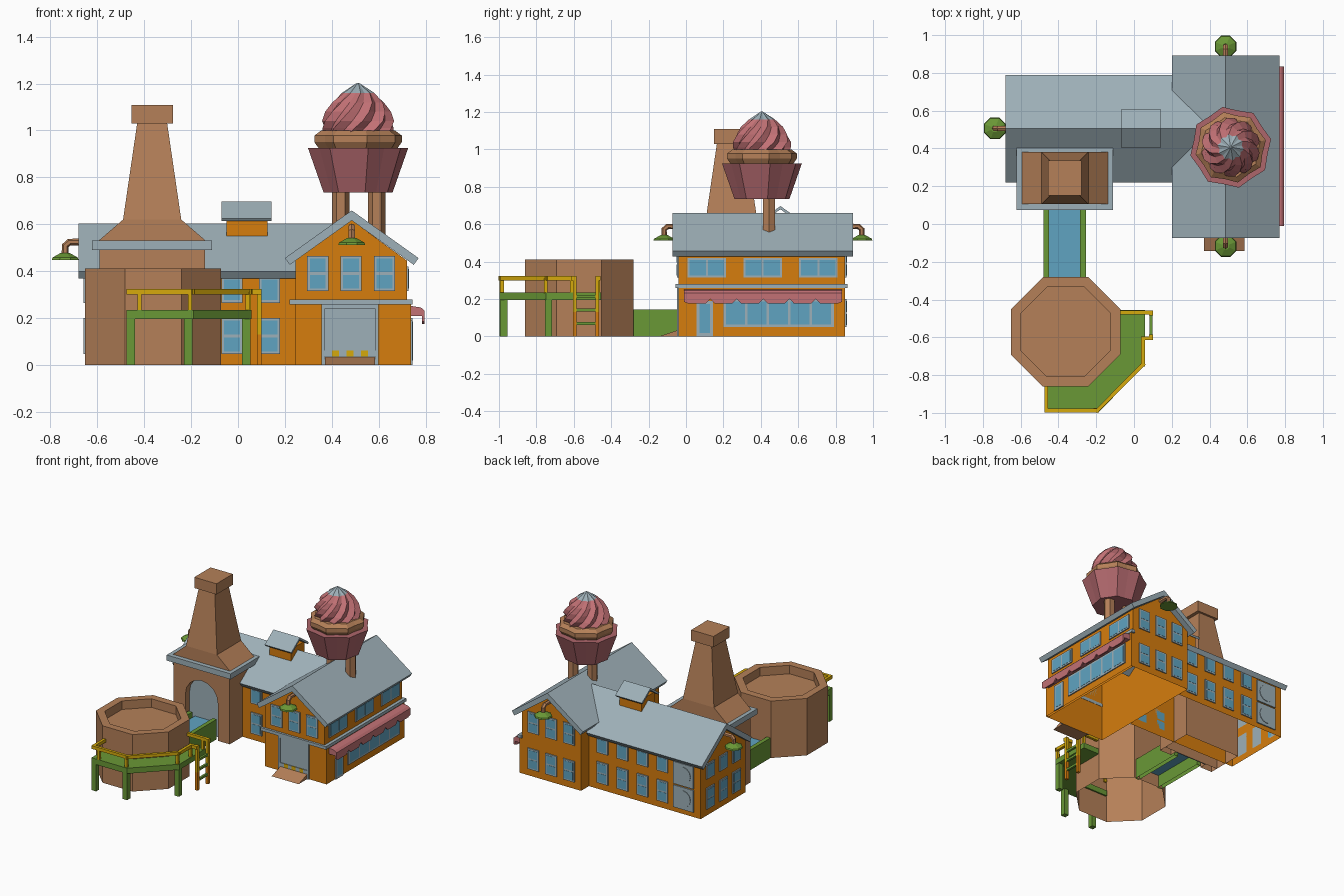
import bpy, bmesh, math
from mathutils import Vector

if "Cube" in bpy.data.objects:
    bpy.data.objects.remove(bpy.data.objects["Cube"])

def srgb(r, g, b):
    return [((c / 255 + 0.055) / 1.055) ** 2.4 if c > 10 else c / 255 / 12.92 for c in (r, g, b)] + [1]

COLORS = {"orange": (214, 125, 13), "brown": (181, 128, 88), "grey": (158, 176, 184),
          "glass_blue": (96, 164, 193), "green": (106, 152, 54), "yellow": (214, 170, 12),
          "pink": (194, 113, 117), "mauve": (174, 102, 107)}
MATS = {}
for n, c in COLORS.items():
    MATS[n] = bpy.data.materials.new(n)
    MATS[n].diffuse_color = srgb(*c)

# ---- helpers: every shape is a list of parts (verts, faces, material) ----
def build(name, *parts, hollow=False, roofless=False):
    me = bpy.data.meshes.new(name)
    bm = bmesh.new()
    used = []
    for verts, faces, mat in parts:
        if mat not in used:
            used.append(mat)
            me.materials.append(MATS[mat])
        vs = [bm.verts.new(v) for v in verts]
        for f in faces:
            bm.faces.new([vs[i] for i in f]).material_index = used.index(mat)
    bmesh.ops.recalc_face_normals(bm, faces=bm.faces)
    # open the underside, and the slopes hidden by a roof
    drop = [f for f in bm.faces if (hollow and all(v.co.z < 0.001 for v in f.verts))
            or (roofless and 0.3 < f.normal.z < 0.99)]
    if drop:
        bmesh.ops.delete(bm, geom=drop, context="FACES_ONLY")
    bm.to_mesh(me)
    bm.free()
    ob = bpy.data.objects.new(name, me)
    bpy.context.collection.objects.link(ob)
    return ob

def loft(rings, mat):
    n = len(rings[0])
    faces = [(k * n + i, k * n + (i + 1) % n, (k + 1) * n + (i + 1) % n, (k + 1) * n + i)
             for k in range(len(rings) - 1) for i in range(n)]
    faces += [tuple(range(n))[::-1], tuple(range((len(rings) - 1) * n, len(rings) * n))]
    return [v for r in rings for v in r], faces, mat

def prism(pts, axis, a, b, mat):
    def place(p, t):
        return {"x": (t, p[0], p[1]), "y": (p[0], t, p[1]), "z": (p[0], p[1], t)}[axis]
    return loft([[place(p, t) for p in pts] for t in (a, b)], mat)

def box(x0, x1, y0, y1, z0, z1, mat):
    return prism([(x0, y0), (x1, y0), (x1, y1), (x0, y1)], "z", z0, z1, mat)

def ring(cx, cy, r, z, n, rot=0.0, dent=1.0):
    return [(cx + r * (dent if i % 2 else 1) * math.cos(rot + 2 * math.pi * i / n),
             cy + r * (dent if i % 2 else 1) * math.sin(rot + 2 * math.pi * i / n), z) for i in range(n)]

def rect_ring(cx, cy, hx, hy, z):
    return [(cx - hx, cy - hy, z), (cx + hx, cy - hy, z), (cx + hx, cy + hy, z), (cx - hx, cy + hy, z)]

def beam(p, q, w, z0, z1, mat):
    p, q = Vector(p), Vector(q)
    d = (q - p).normalized() * w / 2
    s = Vector((-d.y, d.x))
    pts = [p - d - s, q + d - s, q + d + s, p - d + s]
    return prism([(v.x, v.y) for v in pts], "z", z0, z1, mat)

def plate(side, pos, u0, u1, z0, z1, t, mat):
    s = t if side[0] == "+" else -t
    if side[1] == "x":
        return box(min(pos, pos + s), max(pos, pos + s), u0, u1, z0, z1, mat)
    return box(u0, u1, min(pos, pos + s), max(pos, pos + s), z0, z1, mat)

def window(name, side, pos, u0, u1, z0, z1, cols=1, rows=2, m=0.011):
    parts = [plate(side, pos, u0, u1, z0, z1, 0.008, "grey")]
    w, h = (u1 - u0 - m) / cols, (z1 - z0 - m) / rows
    for i in range(cols):
        for j in range(rows):
            parts.append(plate(side, pos, u0 + m + i * w, u0 + (i + 1) * w,
                               z0 + m + j * h, z0 + (j + 1) * h, 0.0095, "glass_blue"))
    build(name, *parts)

def gable_roof(name, axis, c, half, top, slope, t, a, b):
    k = math.hypot(1, slope)
    ex, ez = half - t * slope / k, top - half * slope - t / k
    pts = [(c, top), (c + half, top - half * slope), (c + ex, ez), (c, top - t * k),
           (c - ex, ez), (c - half, top - half * slope)]
    build(name, prism(pts, axis, a, b, "grey"))

# ---- east hall ----
build("east_hall_walls",
      prism([(0.245, 0), (0.72, 0), (0.72, 0.445), (0.483, 0.618), (0.245, 0.445)], "y", -0.04, 0.85, "orange"),
      box(0.72, 0.737, -0.04, 0.85, 0, 0.26, "orange"), hollow=True, roofless=True)
gable_roof("east_roof", "y", 0.485, 0.285, 0.659, 0.714, 0.035, -0.073, 0.893)
build("east_ledge", box(0.22, 0.743, -0.056, -0.038, 0.258, 0.28, "grey"),
      box(0.715, 0.743, -0.056, 0.863, 0.258, 0.28, "grey"))
for i, x in enumerate((0.34, 0.482, 0.625)):
    window(f"gable_window_front_{i}", "-y", -0.04, x - 0.045, x + 0.045, 0.315, 0.465)
    window(f"gable_window_back_{i}", "+y", 0.85, x - 0.045, x + 0.045, 0.315, 0.465)
    window(f"lower_window_back_{i}", "+y", 0.85, x - 0.045, x + 0.045, 0.05, 0.2)
for i, y in enumerate((0.112, 0.41, 0.708)):
    window(f"east_upper_window_{i}", "+x", 0.72, y - 0.103, y + 0.103, 0.315, 0.42, 2, 1)
window("shop_window", "+x", 0.737, 0.2, 0.79, 0.05, 0.2, 5, 1, 0.014)
window("shop_door", "+x", 0.737, 0.055, 0.145, 0, 0.19, 1, 1, 0.018)

# ---- scalloped awning ----
edge = [(-0.01, 0.215), (-0.01, 0.185)]
for i in range(6):
    y = -0.01 + 0.845 * i / 6
    edge += [(y + 0.025, 0.175), (y + 0.115, 0.175), (y + 0.141, 0.2)]
edge[-1] = (0.835, 0.185)
edge.append((0.835, 0.215))
build("awning", prism(edge, "x", 0.785, 0.795, "pink"),
      prism([(0.735, 0.252), (0.78, 0.245), (0.795, 0.232), (0.795, 0.208), (0.735, 0.208)],
            "y", -0.01, 0.835, "pink"))

# ---- loading door and ramp ----
stripes = [plate("-y", -0.042, 0.37 + 0.0307 * i, 0.4007 + 0.0307 * i, 0.035, 0.062, 0.005,
                 "grey" if i % 2 == 0 else "yellow") for i in range(7)]
build("loading_door", plate("-y", -0.04, 0.37, 0.585, 0, 0.24, 0.002, "grey"),
      plate("-y", -0.04, 0.355, 0.37, 0, 0.258, 0.009, "grey"),
      plate("-y", -0.04, 0.585, 0.60, 0, 0.258, 0.009, "grey"),
      plate("-y", -0.04, 0.37, 0.585, 0.24, 0.258, 0.009, "grey"), *stripes)
build("ramp", prism([(-0.143, 0), (-0.04, 0), (-0.04, 0.035)], "x", 0.37, 0.585, "brown"))

# ---- west hall ----
build("west_hall_walls", prism([(0.25, 0), (0.76, 0), (0.76, 0.378), (0.505, 0.565), (0.25, 0.378)],
                               "x", -0.65, 0.245, "orange"), hollow=True, roofless=True)
gable_roof("west_roof", "x", 0.505, 0.285, 0.603, 0.72, 0.035, -0.68, 0.4)
rows = ((0.047, 0.2), (0.265, 0.375))
for j, (z0, z1) in enumerate(rows):
    for i in range(4):
        x = 0.135 - 0.16 * i
        window(f"west_back_window_{j}_{i}", "+y", 0.76, x - 0.045, x + 0.045, z0, z1, 1, 2 - j)
        if i < 2:
            window(f"west_front_window_{j}_{i}", "-y", 0.25, x - 0.045, x + 0.045, z0, z1, 1, 2 - j)
    for i in range(3):
        y = 0.355 + 0.15 * i
        window(f"west_end_window_{j}_{i}", "-x", -0.65, y - 0.045, y + 0.045, z0, z1, 1, 2 - j)
    # round fan panels on the back wall
    zc = 0.115 + 0.17 * j
    fan = [(-0.515 + 0.06 * math.cos(a * math.pi / 6), zc + 0.06 * math.sin(a * math.pi / 6)) for a in range(12)]
    build(f"fan_panel_{j}", plate("+y", 0.76, -0.595, -0.435, zc - 0.08, zc + 0.08, 0.008, "grey"),
          prism(fan, "y", 0.766, 0.772, "grey"))

# ---- roof vent ----
build("roof_vent", box(-0.05, 0.125, 0.43, 0.58, 0.52, 0.635, "orange"))
gable_roof("roof_vent_cover", "x", 0.505, 0.10, 0.697, 0.72, 0.014, -0.07, 0.143)

# ---- chimney with arched oven mouth ----
arch = [(-0.365 + 0.13 * math.cos(a * math.pi / 8), 0.27 + 0.13 * math.sin(a * math.pi / 8)) for a in range(9)]
front = [(-0.59, 0), (-0.59, 0.5), (-0.14, 0.5), (-0.14, 0), (-0.235, 0)] + arch + [(-0.495, 0)]
build("oven_base", prism(front, "y", 0.105, 0.16, "brown"),
      box(-0.59, -0.14, 0.16, 0.38, 0, 0.5, "brown"), hollow=True)
build("oven_mouth", box(-0.495, -0.235, 0.153, 0.16, 0, 0.27, "grey"), prism(arch, "y", 0.153, 0.16, "grey"))
build("oven_ledge", box(-0.622, -0.11, 0.073, 0.41, 0.49, 0.53, "grey"))
cx, cy = -0.366, 0.243
build("chimney", loft([rect_ring(cx, cy, 0.228, 0.138, 0.53), rect_ring(cx, cy, 0.124, 0.138, 0.62),
                       rect_ring(cx, cy, 0.064, 0.078, 1.03), rect_ring(cx, cy, 0.089, 0.093, 1.03),
                       rect_ring(cx, cy, 0.089, 0.093, 1.108)], "brown"))

# ---- trough between oven and tank ----
build("trough", box(-0.48, -0.45, -0.29, 0.12, 0, 0.145, "green"), box(-0.285, -0.255, -0.29, 0.12, 0, 0.145, "green"),
      box(-0.45, -0.285, -0.29, 0.15, 0.09, 0.105, "glass_blue"), hollow=True)

# ---- octagonal tank ----
k, rot = 1 / math.cos(math.pi / 8), math.pi / 8
build("tank", loft([ring(-0.362, -0.571, r * k, z, 8, rot) for r, z in
                    ((0.29, 0), (0.29, 0.412), (0.237, 0.412), (0.237, 0.35))], "brown"), hollow=True)

# ---- walkway, legs, railing, ladder ----
outer = [(-0.475, -0.998), (-0.19, -0.998), (0.057, -0.749), (0.057, -0.455)]
build("walkway", prism(outer + [(-0.08, -0.455), (-0.08, -0.69), (-0.245, -0.85), (-0.475, -0.85)],
                       "z", 0.195, 0.235, "green"))
for i, (x, y) in enumerate(((-0.457, -0.978), (-0.212, -0.973), (0.036, -0.735))):
    build(f"walkway_leg_{i}", box(x - 0.018, x + 0.018, y - 0.018, y + 0.018, 0, 0.2, "green"))
rail = [(-0.465, -0.86), (-0.465, -0.988), (-0.195, -0.988), (0.047, -0.744), (0.047, -0.605), (0.09, -0.605)]
parts = [beam(p, q, 0.02, 0.3, 0.323, "yellow") for p, q in zip(rail, rail[1:])]
parts.append(beam((-0.07, -0.468), (0.09, -0.468), 0.02, 0.3, 0.323, "yellow"))
for x, y in ((-0.42, -0.988), (-0.205, -0.983), (0.04, -0.749), (0.047, -0.61), (0.047, -0.468)):
    parts.append(box(x - 0.009, x + 0.009, y - 0.009, y + 0.009, 0.23, 0.31, "yellow"))
build("railing", *parts)
parts = []
for y in (-0.595, -0.475):
    parts += [box(0.08, 0.1, y - 0.01, y + 0.01, 0.13, 0.323, "yellow"),
              box(0.08, 0.1, y - 0.01, y + 0.01, 0, 0.13, "orange")]
parts += [box(0.082, 0.098, -0.59, -0.48, z - 0.008, z + 0.008, "green") for z in (0.07, 0.142, 0.213)]
build("ladder", *parts)

# ---- rooftop cupcake sign ----
cx, cy = 0.512, 0.406
for n, x in (("left", 0.438), ("right", 0.591)):
    build(f"cupcake_post_{n}", loft([ring(x, 0.445, 0.037, z, 6) for z in (0.54, 0.76)], "brown"))
build("cupcake_wrapper", loft([ring(cx, cy, r, z, 16, 0.2, 0.91) for r, z in ((0.15, 0.735), (0.218, 0.925))], "mauve"))
build("cupcake_cake", loft([ring(cx, cy, r, z, 16, 0.2, 0.9) for r, z in
                            ((0.165, 0.915), (0.19, 0.95), (0.19, 0.978), (0.16, 1.0))], "brown"))
swirl = ((0.15, 0.98), (0.155, 1.01), (0.156, 1.04), (0.14, 1.08), (0.113, 1.12), (0.07, 1.16), (0.004, 1.203))
icing = build("cupcake_icing", loft([ring(cx, cy, r, z, 20, 0.22 * i, 0.84) for i, (r, z) in enumerate(swirl)], "pink"))
icing.data.materials.append(MATS["grey"])
for p in icing.data.polygons:
    if p.center.z > 1.16:
        p.material_index = 1

# ---- gooseneck lamps ----
def lamp(name, x, y, z, dx, dy):
    build(name + "_shade", loft([ring(x, y, r, z + h, 8, math.pi / 8) for r, h in
                                 ((0.062, 0), (0.058, 0.01), (0.02, 0.03))], "green"))
    path = ((0, 0.02), (0, 0.06), (0.018, 0.076), (0.085, 0.076))
    tilt = (0, 22, 67, 90)
    rings = []
    for (d, h), a in zip(path, tilt):
        a = math.radians(a)
        rg = []
        for i in range(6):
            u, v = 0.015 * math.cos(i * math.pi / 3), 0.015 * math.sin(i * math.pi / 3)
            e = d + u * math.cos(a)
            rg.append((x - dx * e - dy * v, y - dy * e + dx * v, z + h - u * math.sin(a)))
        rings.append(rg)
    build(name + "_pipe", loft(rings, "brown"))

lamp("west_lamp", -0.737, 0.506, 0.448, -1, 0)
lamp("front_lamp", 0.485, -0.117, 0.512, 0, -1)
lamp("back_lamp", 0.485, 0.94, 0.512, 0, 1)

for m in bpy.data.materials:
    if m.users and not m.is_grease_pencil:
        m.use_nodes = True
        m.node_tree.nodes["Principled BSDF"].inputs["Base Color"].default_value = m.diffuse_color
